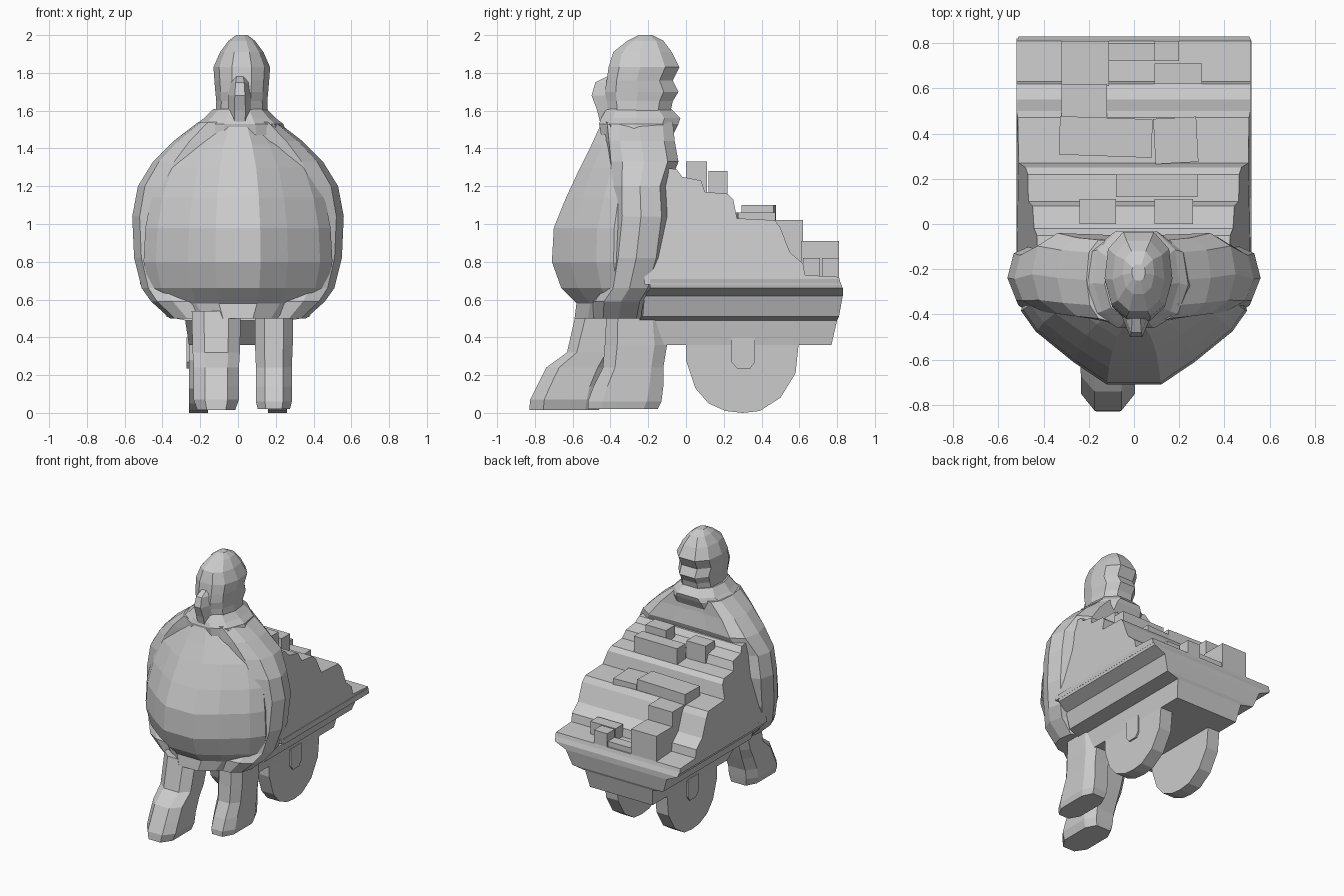
import bpy, bmesh, math
from mathutils import Matrix


def loft(name, rings):
    """Skin a stack of equal-length point rings and cap both ends."""
    bm = bmesh.new()
    vr = [[bm.verts.new(p) for p in r] for r in rings]
    n = len(rings[0])
    for a, b in zip(vr, vr[1:]):
        for i in range(n):
            bm.faces.new((a[i], a[(i + 1) % n], b[(i + 1) % n], b[i]))
    bm.faces.new(vr[0])
    bm.faces.new(vr[-1])
    bmesh.ops.recalc_face_normals(bm, faces=bm.faces)
    me = bpy.data.meshes.new(name)
    bm.to_mesh(me)
    bm.free()
    ob = bpy.data.objects.new(name, me)
    bpy.context.collection.objects.link(ob)
    return ob


def section_stack(name, half, levels, cx=0.0):
    """half: (width fraction, depth fraction) front to back; levels: z, half width, y front, y back."""
    full = half + [(-f, t) for f, t in reversed(half)]
    return loft(name, [[(cx + f * hx, yf + t * (yb - yf), z) for f, t in full]
                       for z, hx, yf, yb in levels])


def slab(name, profile, x0, x1):
    """Extrude a y-z profile along x."""
    return loft(name, [[(x, y, z) for y, z in profile] for x in (x0, x1)])


def crate(name, x0, x1, y0, y1, z0, z1, tilt=0):
    ob = slab(name, [(y0, z0), (y1, z0), (y1, z1), (y0, z1)], x0, x1)
    c = Matrix.Translation(((x0 + x1) / 2, (y0 + y1) / 2, 0))
    ob.data.transform(c @ Matrix.Rotation(math.radians(tilt), 4, 'Z') @ c.inverted())
    return ob


# Coat: wedge-shaped belly in front
section_stack("coat_front", [(.24, 0), (.53, .19), (.87, .46), (1, .64), (.9, 1)], [
    (.50, .33, -.59, -.22), (.58, .42, -.58, -.2), (.66, .47, -.66, -.2), (.80, .50, -.71, -.2),
    (.98, .49, -.70, -.2), (1.14, .46, -.635, -.2), (1.30, .40, -.56, -.2),
    (1.42, .31, -.50, -.2), (1.53, .19, -.45, -.2)])

# Cape with the rounded shoulders and sleeves
section_stack("cape", [(.35, 0), (.75, .06), (.93, .22), (1, .52), (.95, .85), (.75, 1), (.3, .98)], [
    (.50, .36, -.50, -.22), (.59, .46, -.50, -.20), (.66, .51, -.45, -.16), (.82, .55, -.43, -.11),
    (1.04, .56, -.41, -.08), (1.20, .53, -.41, -.09), (1.33, .45, -.42, -.04),
    (1.44, .34, -.43, -.06), (1.54, .21, -.44, -.07)])

# Collar and head
oval = [(.35, 0), (.8, .15), (1, .45), (.9, .8), (.45, 1)]
section_stack("collar", oval, [
    (1.47, .25, -.45, -.07), (1.53, .23, -.46, -.04), (1.56, .19, -.45, -.03), (1.61, .14, -.42, -.08)], .01)
section_stack("head", oval, [
    (1.56, .14, -.41, -.09), (1.65, .135, -.42, -.07), (1.70, .14, -.43, -.04), (1.76, .145, -.42, -.07),
    (1.83, .15, -.41, -.035), (1.91, .115, -.385, -.075), (1.97, .07, -.31, -.12), (2.0, .03, -.25, -.18)], .02)
section_stack("beard", [(.45, 0), (1, .4), (1, 1)], [
    (1.52, .06, -.45, -.3), (1.60, .065, -.47, -.3), (1.68, .06, -.50, -.3), (1.75, .05, -.48, -.3),
    (1.78, .04, -.42, -.3)], .01)

# Striding legs: z, half width, y front, y back
leg = [(.5, 0), (1, .2), (1, .8), (.6, 1)]
section_stack("front_leg", leg, [
    (.015, .10, -.83, -.46), (.07, .12, -.825, -.45), (.14, .12, -.79, -.44), (.24, .12, -.74, -.40),
    (.32, .125, -.63, -.37), (.54, .13, -.58, -.30)], -.115)
section_stack("rear_leg", leg, [
    (.02, .085, -.52, -.15), (.06, .095, -.52, -.13), (.14, .095, -.49, -.12), (.24, .095, -.44, -.12),
    (.36, .10, -.43, -.10), (.54, .10, -.42, -.12)], .19)

# Cart hull: cross-section steps outward towards the rim; z, half width, front y, rear y
loft("cart_hull", [[(-w, yf, z), (w, yf, z), (w, yr, z), (-w, yr, z)] for z, w, yf, yr in [
    (.36, .26, -.12, .77), (.49, .28, -.25, .80), (.51, .38, -.23, .81), (.62, .42, -.22, .83),
    (.66, .51, -.19, .83), (.71, .52, -.19, .81)]])

# Stepped load, narrowing towards the top
load = slab("stacked_load", [
    (-.22, .68), (.82, .68), (.81, .72), (.63, .73), (.62, .79), (.55, .85), (.50, .98), (.47, 1.02),
    (.27, 1.03), (.25, 1.13), (.22, 1.16), (.10, 1.17), (.08, 1.23), (-.02, 1.25), (-.05, 1.29), (-.22, 1.31)],
    -.52, .515)
for v in load.data.vertices:
    v.co.x *= 1 - .6 * max(0, v.co.z - 1)

# Loose crates lying on the steps
for i, c in enumerate([
        (-.24, -.08, 0, .11, 1.15, 1.30), (.09, .26, 0, .11, 1.15, 1.33),
        (-.08, .28, .12, .22, 1.08, 1.28), (-.33, .08, .30, .47, .98, 1.10, -2),
        (.09, .28, .27, .47, .98, 1.06, 3), (-.32, -.12, .45, .62, .72, 1.02),
        (-.32, -.11, .61, .81, .68, .91), (.09, .30, .62, .71, .68, .82),
        (-.11, .20, .72, .80, .68, .76), (.09, .20, .72, .81, .70, .82)]):
    crate(f"crate_{i + 1}", *c)

# Wheels with axle brackets
wheel = [(0, .40), (0, .28), (.05, .13), (.12, .05), (.21, .01), (.30, 0), (.39, .01), (.50, .08), (.58, .21),
         (.60, .40)]
bracket = [(.24, .40), (.24, .27), (.27, .235), (.34, .235), (.365, .27), (.365, .40)]
for side, s in (("left", -1), ("right", 1)):
    slab(f"wheel_{side}", wheel, s * .16, s * .26)
    slab(f"axle_bracket_{side}", bracket, s * .2, s * .272)
